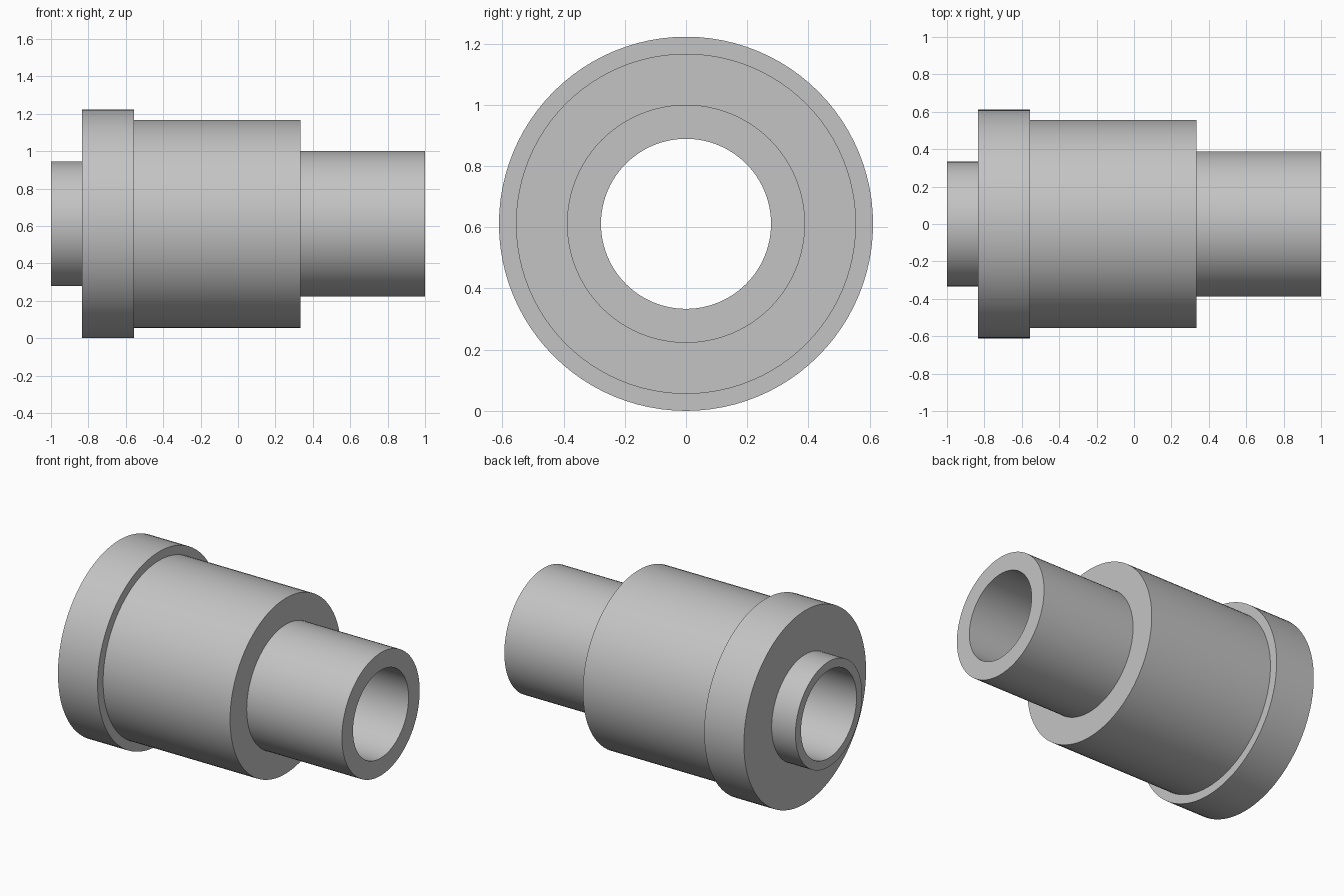
import bpy
import bmesh
import math
from mathutils import Vector

cube = bpy.data.objects.get("Cube")
if cube:
    bpy.data.objects.remove(cube, do_unlink=True)

# Proportions are whole multiples of one unit
U = 1 / 18
AXIS_HEIGHT = 11 * U
BORE = 5
SEGMENTS = 96

# Stepped outside: start x, end x, radius
STEPS = [
    (-18, -15, 6),   # short spigot
    (-15, -10, 11),  # collar
    (-10, 6, 10),    # main barrel
    (6, 18, 7),      # long spigot
]

grey = bpy.data.materials.new("plain_grey")
grey.use_nodes = True
colour = (0.55, 0.55, 0.55, 1)
grey.diffuse_color = colour
grey.node_tree.nodes["Principled BSDF"].inputs["Base Color"].default_value = colour

# Closed half section: bore line, then the stepped outside
profile = [(18, BORE), (-18, BORE)]
for start, end, radius in STEPS:
    profile += [(start, radius), (end, radius)]

# Turn the section around the x axis
bm = bmesh.new()
verts = [bm.verts.new((x * U, 0, r * U)) for x, r in profile]
edges = [bm.edges.new((a, b)) for a, b in zip(verts, verts[1:] + verts[:1])]
bmesh.ops.spin(bm, geom=verts + edges, cent=Vector(), axis=(1, 0, 0),
               angle=math.tau, steps=SEGMENTS, use_merge=True)
bmesh.ops.remove_doubles(bm, verts=bm.verts, dist=0.0001)
bmesh.ops.recalc_face_normals(bm, faces=bm.faces)

mesh = bpy.data.meshes.new("stepped_bushing")
bm.to_mesh(mesh)
bm.free()
mesh.materials.append(grey)
bushing = bpy.data.objects.new("stepped_bushing", mesh)
bushing.location.z = AXIS_HEIGHT
bpy.context.collection.objects.link(bushing)

# Smooth round walls, crisp shoulders
bpy.ops.object.select_all(action="DESELECT")
bushing.select_set(True)
bpy.context.view_layer.objects.active = bushing
bpy.ops.object.shade_smooth_by_angle(angle=math.radians(30))
